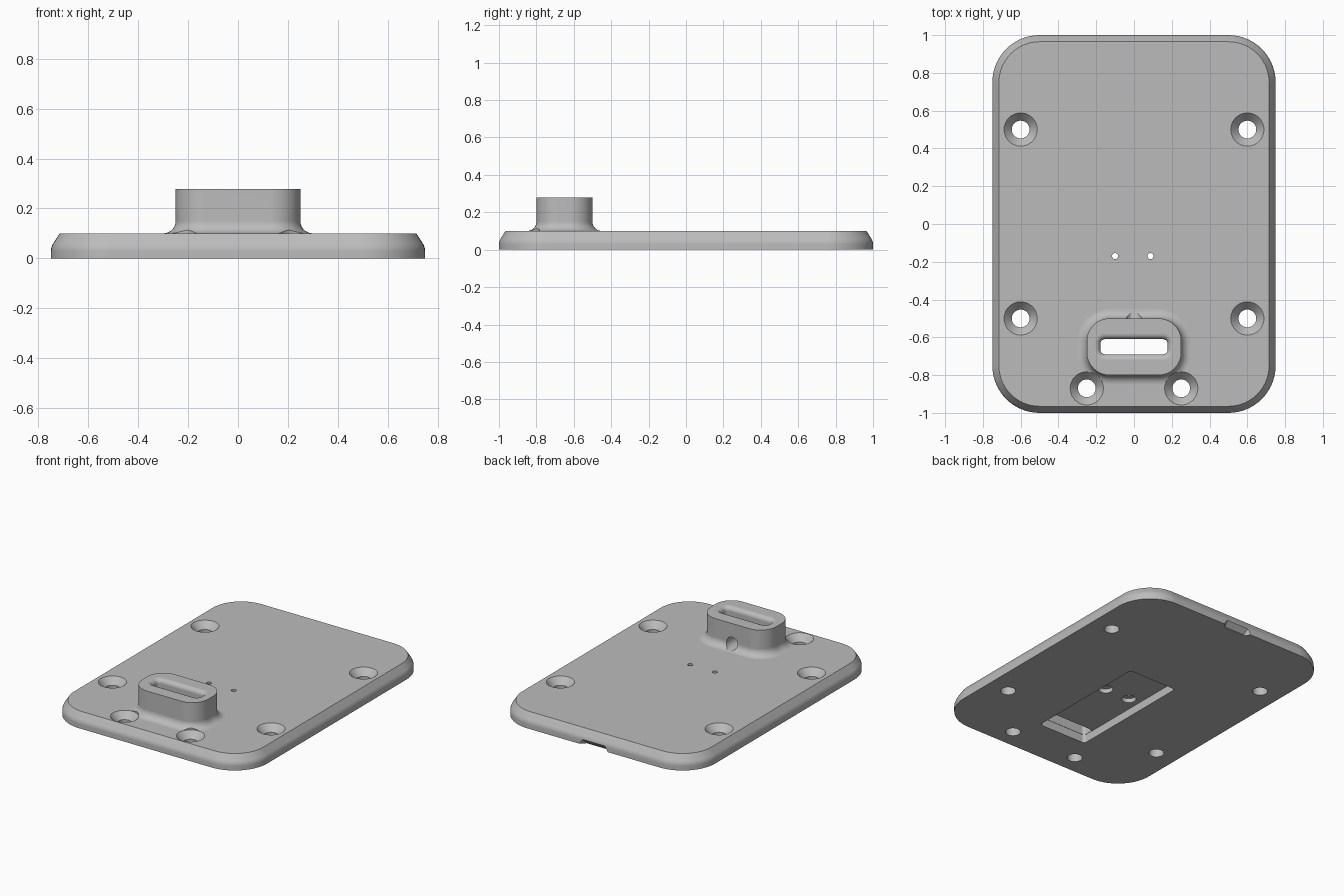
import bpy, bmesh, math
from mathutils import Matrix

cube = bpy.data.objects.get("Cube")
if cube:
    bpy.data.objects.remove(cube, do_unlink=True)

grey = bpy.data.materials.new("plain grey")
grey.use_nodes = True
GREY = (0.5, 0.5, 0.5, 1)
grey.diffuse_color = GREY
grey.node_tree.nodes["Principled BSDF"].inputs["Base Color"].default_value = GREY


def rounded_rect(hx, hy, r, cy, z, seg=14):
    """Points around a rounded rectangle centred on x = 0."""
    pts = []
    for k, (sx, sy) in enumerate([(1, 1), (-1, 1), (-1, -1), (1, -1)]):
        for i in range(seg + 1):
            a = math.pi / 2 * (k + i / seg)
            pts.append((sx * (hx - r) + r * math.cos(a),
                        cy + sy * (hy - r) + r * math.sin(a), z))
    return pts


def circle(r, z, n=40):
    return [(r * math.cos(2 * math.pi * i / n), r * math.sin(2 * math.pi * i / n), z)
            for i in range(n)]


def loft(name, rings, matrix=Matrix()):
    """Skin a stack of equal rings and cap both ends."""
    bm = bmesh.new()
    loops = [[bm.verts.new(p) for p in ring] for ring in rings]
    n = len(loops[0])
    for a, b in zip(loops, loops[1:]):
        for i in range(n):
            j = (i + 1) % n
            bm.faces.new((a[i], a[j], b[j], b[i]))
    bm.faces.new(loops[0][::-1])
    bm.faces.new(loops[-1])
    bmesh.ops.recalc_face_normals(bm, faces=bm.faces)
    bm.transform(matrix)
    mesh = bpy.data.meshes.new(name)
    bm.to_mesh(mesh)
    bm.free()
    obj = bpy.data.objects.new(name, mesh)
    bpy.context.collection.objects.link(obj)
    mesh.materials.append(grey)
    return obj


TOP, BOSS_TOP, BOSS_Y, FILLET, LIP = 0.1, 0.278, -0.65, 0.05, 0.03

# Plate edge: upright foot, soft shoulder, sloped bevel
rings = [rounded_rect(0.75 - d, 1 - d, 0.25 - d, 0, z)
         for d, z in [(0, 0), (0, 0.03), (0.001, 0.04), (0.004, 0.05),
                      (0.009, 0.06), (0.035, TOP)]]

# Raised boss with a filleted foot
for i in range(11):
    a = math.pi / 2 * i / 10
    d = FILLET * (1 - math.sin(a))
    rings.append(rounded_rect(0.25 + d, 0.15 + d, 0.12 + d, BOSS_Y,
                              TOP + FILLET * (1 - math.cos(a))))
rings.append(rounded_rect(0.25, 0.15, 0.12, BOSS_Y, BOSS_TOP))

# Rolled lip leading down into the slot
for i in range(9):
    a = math.pi / 2 * i / 8
    d = LIP * (1 - math.sin(a))
    rings.append(rounded_rect(0.178 + d, 0.04 + d, 0.025 + d, BOSS_Y,
                              BOSS_TOP - LIP * (1 - math.cos(a))))
rings.append(rounded_rect(0.178, 0.04, 0.025, BOSS_Y, 0.03))
plate = loft("mounting_plate", rings)

cutters = []

# Underside channel
cutters.append(loft("channel_cutter", [rounded_rect(0.18, 0.436, 0.022, -0.256, z)
                                       for z in (-0.1, 0.056)]))

# Countersunk screw holes
for side in (-1, 1):
    for x, y in [(0.6, 0.5), (0.6, -0.5), (0.25, -0.87)]:
        profile = [(0.047, -0.1), (0.047, 0.055), (0.088, TOP), (0.088, 0.2)]
        cutters.append(loft("screw_cutter", [circle(r, z) for r, z in profile],
                            Matrix.Translation((side * x, y, 0))))

# Small pin holes with wider bores beneath
for x in (-0.1, 0.087):
    profile = [(0.045, 0.02), (0.045, 0.085), (0.016, 0.085), (0.016, 0.2)]
    cutters.append(loft("pin_cutter", [circle(r, z) for r, z in profile],
                        Matrix.Translation((x, -0.17, 0))))

# Cross bore from the back of the boss into the slot
cutters.append(loft("bore_cutter", [circle(0.042, z) for z in (0, 0.21)],
                    Matrix.Translation((0, BOSS_Y, 0.143))
                    @ Matrix.Rotation(-math.pi / 2, 4, 'X')))

# Tapered pry notch in the back edge
cutters.append(loft("notch_cutter", [
    [(-w, y, -0.02), (w, y, -0.02), (w - s, y, h), (-w + s, y, h)]
    for w, s, y, h in [(0.08, 0.005, 0.968, 0.004), (0.125, 0.04, 1.002, 0.038)]]))

bpy.context.view_layer.objects.active = plate
for cutter in cutters:
    cutter.hide_render = True
    mod = plate.modifiers.new("cut", 'BOOLEAN')
    mod.operation = 'DIFFERENCE'
    mod.solver = 'EXACT'
    mod.object = cutter
    bpy.ops.object.modifier_apply(modifier=mod.name)
    bpy.data.objects.remove(cutter, do_unlink=True)

# Smooth curves, crisp edges, truly flat horizontal faces
for o in bpy.context.selected_objects:
    o.select_set(False)
plate.select_set(True)
bpy.ops.object.shade_smooth_by_angle(angle=math.radians(30))
for f in plate.data.polygons:
    if abs(f.normal.z) > 0.9999:
        f.use_smooth = False
weighted = plate.modifiers.new("weighted normals", 'WEIGHTED_NORMAL')
weighted.keep_sharp = True
